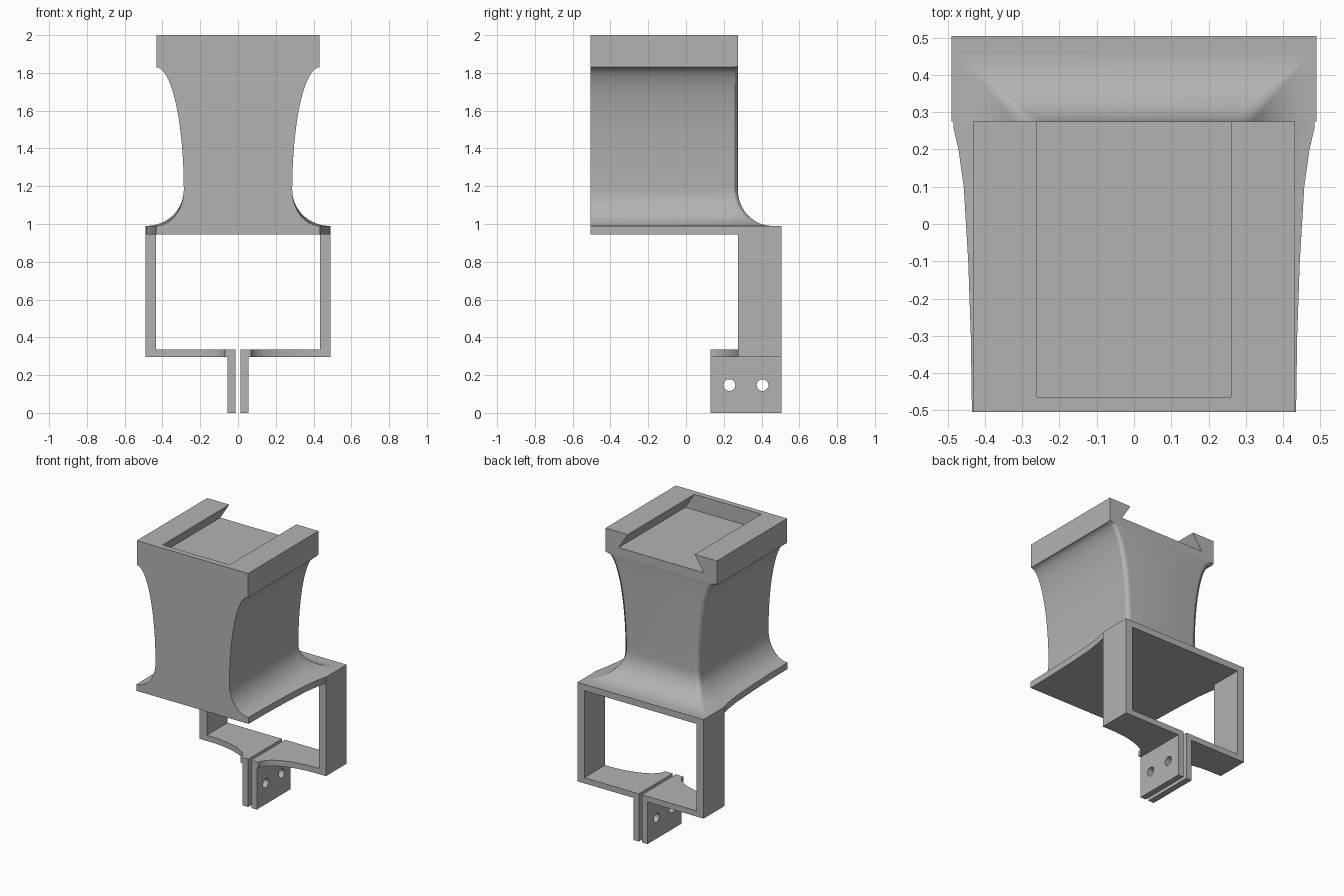
import bpy, bmesh, math
from mathutils import Vector, Matrix

old = bpy.data.objects.get("Cube")
if old:
    bpy.data.objects.remove(old, do_unlink=True)

GREY = (0.45, 0.45, 0.45, 1)
grey = bpy.data.materials.new("plain grey")
grey.use_nodes = True
grey.diffuse_color = GREY
grey.node_tree.nodes["Principled BSDF"].inputs["Base Color"].default_value = GREY


def finish(bm, name):
    bmesh.ops.remove_doubles(bm, verts=bm.verts, dist=1e-5)
    bmesh.ops.recalc_face_normals(bm, faces=bm.faces)
    mesh = bpy.data.meshes.new(name)
    bm.to_mesh(mesh)
    bm.free()
    mesh.materials.append(grey)
    obj = bpy.data.objects.new(name, mesh)
    bpy.context.collection.objects.link(obj)
    return obj


def prism(name, outline, direction):
    """Extrude a flat outline along a direction."""
    bm = bmesh.new()
    face = bm.faces.new([bm.verts.new(p) for p in outline])
    new = bmesh.ops.extrude_face_region(bm, geom=[face])["geom"]
    verts = [v for v in new if isinstance(v, bmesh.types.BMVert)]
    bmesh.ops.translate(bm, verts=verts, vec=Vector(direction))
    return finish(bm, name)


def cut(obj, cutter):
    mod = obj.modifiers.new("cut", "BOOLEAN")
    mod.operation = "DIFFERENCE"
    mod.solver = "EXACT"
    mod.object = cutter
    bpy.context.view_layer.objects.active = obj
    bpy.ops.object.modifier_apply(modifier=mod.name)
    bpy.data.objects.remove(cutter, do_unlink=True)


FRONT, BACK, REAR = -0.505, 0.275, 0.505
WAIST, WIDE, WAIST_Z = 0.287, 0.435, 1.18
# How far the foot widens towards the back, as (y, extra half width)
SPREAD = [(FRONT, 0), (-0.3, 0.003), (-0.1, 0.01), (0.1, 0.022), (0.2, 0.036), (0.26, 0.05)]


def ring(z, w, back, flare, r):
    """Cross-section of the pedestal with rounded back corners."""
    half = [(w + s * flare, y) for y, s in SPREAD]
    cx, cy = w + 0.04 * flare - r, back - r
    for i in range(7):
        a = math.pi / 2 * i / 6
        half.append((cx + r * math.cos(a), cy + r * math.sin(a)))
    return [(x, y, z) for x, y in half] + [(-x, y, z) for x, y in reversed(half)]


# Pedestal: flared foot, narrow waist and square head
STEPS = 16
sections = [ring(0.945, WIDE, 0.455, 1, 0)]
for i in range(STEPS, -1, -1):
    t = math.pi / 2 * i / STEPS
    k = 1 - math.cos(t)
    sections.append(ring(WAIST_Z - 0.19 * math.sin(t), WAIST + (WIDE - WAIST) * k,
                         BACK + 0.18 * k, k, 0.035 * (1 - k)))
for i in range(1, STEPS + 1):
    t = math.pi / 2 * i / STEPS
    sections.append(ring(WAIST_Z + 0.65 * math.sin(t),
                         WAIST + (WIDE - WAIST - 0.003) * (1 - math.cos(t)), BACK, 0, 0.035))
sections += [ring(1.835, 0.432, BACK, 0, 0), ring(2.0, 0.432, BACK, 0, 0)]

bm = bmesh.new()
rows = [[bm.verts.new(p) for p in s] for s in sections]
for a, b in zip(rows, rows[1:]):
    for i in range(len(a)):
        j = (i + 1) % len(a)
        bm.faces.new((a[i], a[j], b[j], b[i]))
bm.faces.new(rows[0])
bm.faces.new(rows[-1])
pedestal = finish(bm, "pedestal")

# Dovetail slot, open at the back
slot = [(-0.33, 1.89), (0.33, 1.89), (0.26, 2.0), (0.26, 2.1), (-0.26, 2.1), (-0.26, 2.0)]
cut(pedestal, prism("slot_cutter", [(x, -0.465, z) for x, z in slot], (0, 1, 0)))
bpy.ops.object.select_all(action="DESELECT")
pedestal.select_set(True)
bpy.context.view_layer.objects.active = pedestal
bpy.ops.object.shade_smooth_by_angle(angle=math.radians(30))

# Open square frame, split at the bottom
GAP = 0.012
right_half = [(GAP, 0.295), (0.49, 0.295), (0.49, 0.99)]
inner_half = [(0.435, 0.945), (0.435, 0.335), (GAP, 0.335)]
outline = (right_half + [(-x, z) for x, z in reversed(right_half)]
           + [(-x, z) for x, z in reversed(inner_half)] + inner_half)
prism("frame", [(x, BACK, z) for x, z in outline], (0, REAR - BACK, 0))

for side, label in ((1, "left"), (-1, "right")):
    # Curved web between frame and clamp
    web = [(GAP, BACK), (GAP, 0.13), (0.07, 0.13)]
    for i in range(1, 17):
        a = math.pi / 2 * i / 16
        web.append((0.42 - 0.35 * math.cos(a), 0.13 + (BACK - 0.13) * math.sin(a)))
    obj = prism(label + "_web", [(side * x, y, 0.295) for x, y in web], (0, 0, 0.04))

    # Clamp ear with two bolt holes
    ear = [(0.13, 0), (REAR, 0), (REAR, 0.295), (0.13, 0.295)]
    obj = prism(label + "_clamp_ear", [(side * GAP, y, z) for y, z in ear],
                (side * 0.043, 0, 0))
    for y in (0.23, 0.405):
        bm = bmesh.new()
        bmesh.ops.create_cone(bm, cap_ends=True, segments=32, radius1=0.031, radius2=0.031,
                              depth=0.3, matrix=Matrix.Translation((0, y, 0.147))
                              @ Matrix.Rotation(math.pi / 2, 4, "Y"))
        cut(obj, finish(bm, "hole_cutter"))
